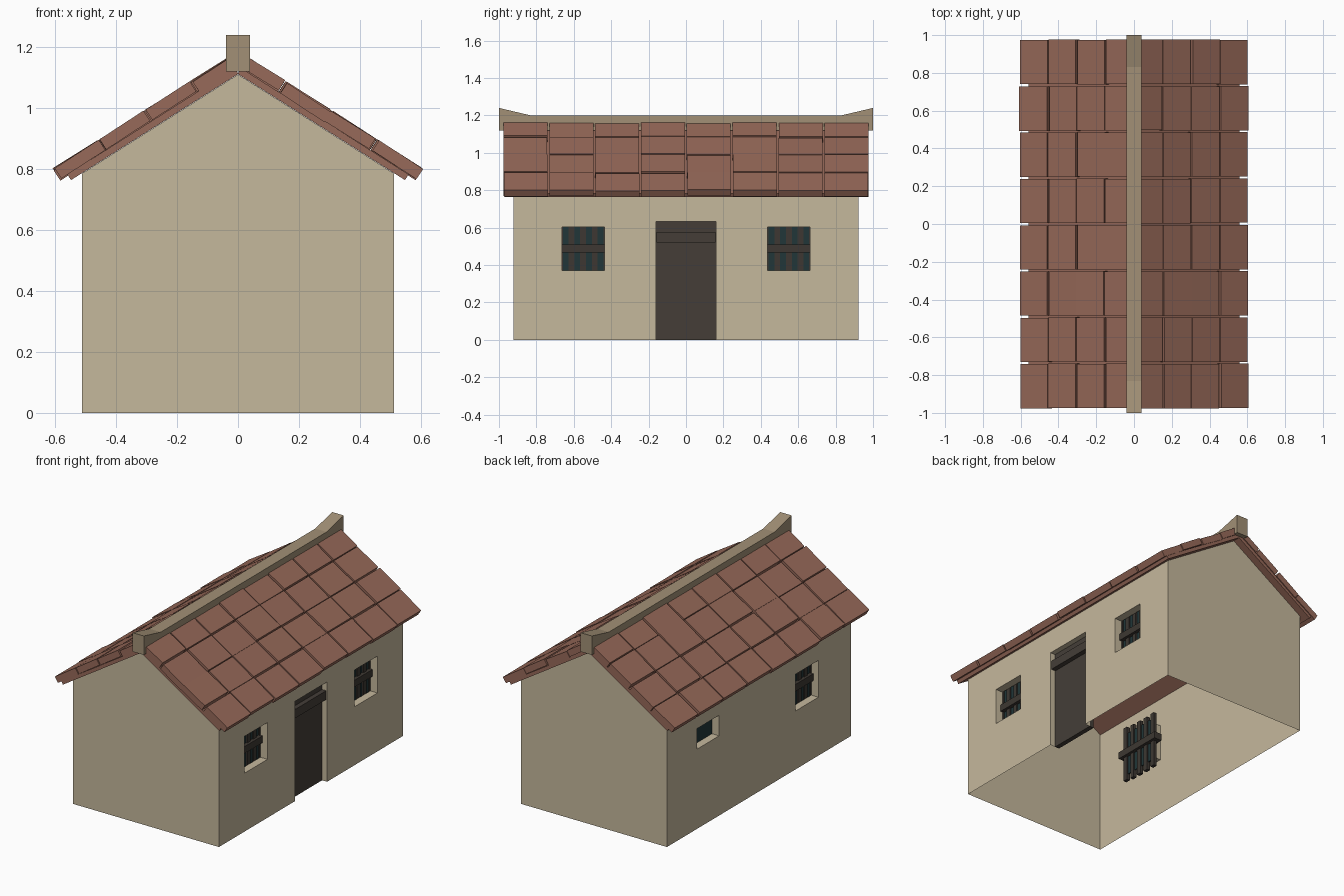
import bpy, bmesh, math, random
from mathutils import Matrix, Vector

random.seed(4)
if "Cube" in bpy.data.objects:
    bpy.data.objects.remove(bpy.data.objects["Cube"], do_unlink=True)


def material(name, rgb):
    m = bpy.data.materials.new(name)
    m.use_nodes = True
    m.diffuse_color = (*rgb, 1)
    m.node_tree.nodes["Principled BSDF"].inputs["Base Color"].default_value = (*rgb, 1)
    return m


PLASTER = material("tan plaster", (0.56, 0.48, 0.335))
TILE = material("clay tile", (0.31, 0.142, 0.1))
RIDGE = material("ridge stone", (0.36, 0.28, 0.18))
DOOR = material("dark door wood", (0.058, 0.048, 0.039))
BARS = material("dark bar wood", (0.047, 0.039, 0.032))
GLASS = material("dark teal glass", (0.015, 0.037, 0.04))

HALF_W, HALF_L = 0.512, 0.922      # wall half width and half length
EAVE, APEX = 0.785, 1.11           # wall top and gable top
DEPTH = 0.05                       # depth of the openings
PITCH = math.atan2(APEX - EAVE, HALF_W)


def finish(name, bm, mat, recalc=True):
    if recalc:
        bmesh.ops.recalc_face_normals(bm, faces=bm.faces)
    mesh = bpy.data.meshes.new(name)
    bm.to_mesh(mesh)
    bm.free()
    mesh.materials.append(mat)
    ob = bpy.data.objects.new(name, mesh)
    bpy.context.scene.collection.objects.link(ob)
    return ob


def add_box(bm, center, size, frame=Matrix()):
    mat = frame @ Matrix.Translation(center) @ Matrix.Diagonal((*size, 1))
    bmesh.ops.create_cube(bm, size=1, matrix=mat)


def add_face(bm, points, normal):
    face = bm.faces.new([bm.verts.new(p) for p in points])
    face.normal_update()
    if face.normal.dot(Vector(normal)) < 0:
        face.normal_flip()


def side_wall(bm, side, holes):
    """Wall plane with rectangular openings (y0, y1, z0, z1) and their reveals."""
    x = side * HALF_W
    inner = side * (HALF_W - DEPTH)

    def panel(y0, y1, z0, z1):
        if z1 - z0 > 0.001:
            add_face(bm, [(x, y0, z0), (x, y1, z0), (x, y1, z1), (x, y0, z1)], (side, 0, 0))

    y = -HALF_L
    for y0, y1, z0, z1 in sorted(holes):
        panel(y, y0, 0, EAVE)
        panel(y0, y1, 0, z0)
        panel(y0, y1, z1, EAVE)
        for yy, n in ((y0, 1), (y1, -1)):
            add_face(bm, [(x, yy, z0), (inner, yy, z0), (inner, yy, z1), (x, yy, z1)], (0, n, 0))
        for zz, n in ((z0, 1), (z1, -1)):
            if zz > 0:
                add_face(bm, [(x, y0, zz), (inner, y0, zz), (inner, y1, zz), (x, y1, zz)], (0, 0, n))
        y = y1
    panel(y, HALF_L, 0, EAVE)


# Walls: two gables and two long sides with openings, open below
def window_hole(y):
    return (y - 0.114, y + 0.114, 0.37, 0.603)


barred = [(1, -0.55), (1, 0.55), (-1, -0.48)]
door_hole = (-0.16, 0.16, 0, 0.632)
vent_hole = (0.4, 0.62, 0.505, 0.635)

bm = bmesh.new()
side_wall(bm, 1, [window_hole(y) for s, y in barred if s > 0] + [door_hole])
side_wall(bm, -1, [window_hole(y) for s, y in barred if s < 0] + [vent_hole])
for end in (-1, 1):
    outline = [(-HALF_W, 0), (HALF_W, 0), (HALF_W, EAVE), (0, APEX), (-HALF_W, EAVE)]
    add_face(bm, [(x, end * HALF_L, z) for x, z in outline], (0, end, 0))
bmesh.ops.remove_doubles(bm, verts=bm.verts, dist=0.0001)
finish("walls", bm, PLASTER, recalc=False)

# Barred windows: glass, upright bars and a cross beam just inside the wall
for i, (side, y) in enumerate(barred, 1):
    x = side * (HALF_W - DEPTH - 0.012)
    bm = bmesh.new()
    add_box(bm, (x, y, 0.487), (0.006, 0.27, 0.28))
    finish(f"window_glass_{i}", bm, GLASS)
    bm = bmesh.new()
    for k in range(-2, 3):
        add_box(bm, (x, y + k * 0.062, 0.487 + random.uniform(-0.015, 0.015)), (0.022, 0.031, 0.36))
    add_box(bm, (x, y, 0.488), (0.055, 0.33, 0.044))
    finish(f"window_bars_{i}", bm, BARS)

# Small vent window
bm = bmesh.new()
add_box(bm, (-(HALF_W - DEPTH - 0.004), 0.51, 0.57), (0.006, 0.23, 0.14))
finish("small_window_glass", bm, GLASS)

# Door leaf with cross beam
bm = bmesh.new()
add_box(bm, (HALF_W - DEPTH, 0, 0.318), (0.03, 0.32, 0.636))
add_box(bm, (HALF_W - 0.03, 0, 0.548), (0.05, 0.318, 0.056))
finish("door", bm, DOOR)

# Roof: a thin deck and loose rows of tiles on each slope
DECK, THICK, ROW, COL = 0.022, 0.04, 0.178, 0.245
for side, label in ((1, "left"), (-1, "right")):
    # Local axes: x runs down the slope, z stands out from it
    turn = Matrix.Rotation(PITCH, 4, "Y")
    flip = Matrix.Rotation(0 if side > 0 else math.pi, 4, "Z")
    frame = Matrix.Translation((0, 0, APEX)) @ flip @ turn
    bm = bmesh.new()
    add_box(bm, (0.323, 0, DECK / 2 + 0.001), (0.65, 1.94, DECK), frame)
    finish(f"roof_deck_{label}", bm, TILE)

    bm = bmesh.new()
    for row in range(4):
        for col in range(8):
            s = 0.678 - ROW * (row + 0.5) + random.uniform(-0.004, 0.004)
            y = (col - 3.5) * COL + random.uniform(-0.002, 0.002)
            lift = DECK + THICK / 2 + random.uniform(-0.003, 0.004)
            tilt = Matrix.Rotation(random.uniform(-0.02, 0.02), 4, "Y")
            add_box(bm, (0, 0, 0), (ROW - 0.006, COL - 0.01, THICK),
                    frame @ Matrix.Translation((s, y, lift)) @ tilt)
    finish(f"roof_tiles_{label}", bm, TILE)

# Ridge beam with upturned ends
bm = bmesh.new()
profile = [(-1, 1.12), (1, 1.12), (1, 1.24), (0.83, 1.2), (-0.83, 1.2), (-1, 1.24)]
face = bm.faces.new([bm.verts.new((-0.04, y, z)) for y, z in profile])
grown = bmesh.ops.extrude_face_region(bm, geom=[face])["geom"]
bmesh.ops.translate(bm, vec=(0.08, 0, 0), verts=[g for g in grown if isinstance(g, bmesh.types.BMVert)])
finish("ridge_beam", bm, RIDGE)
